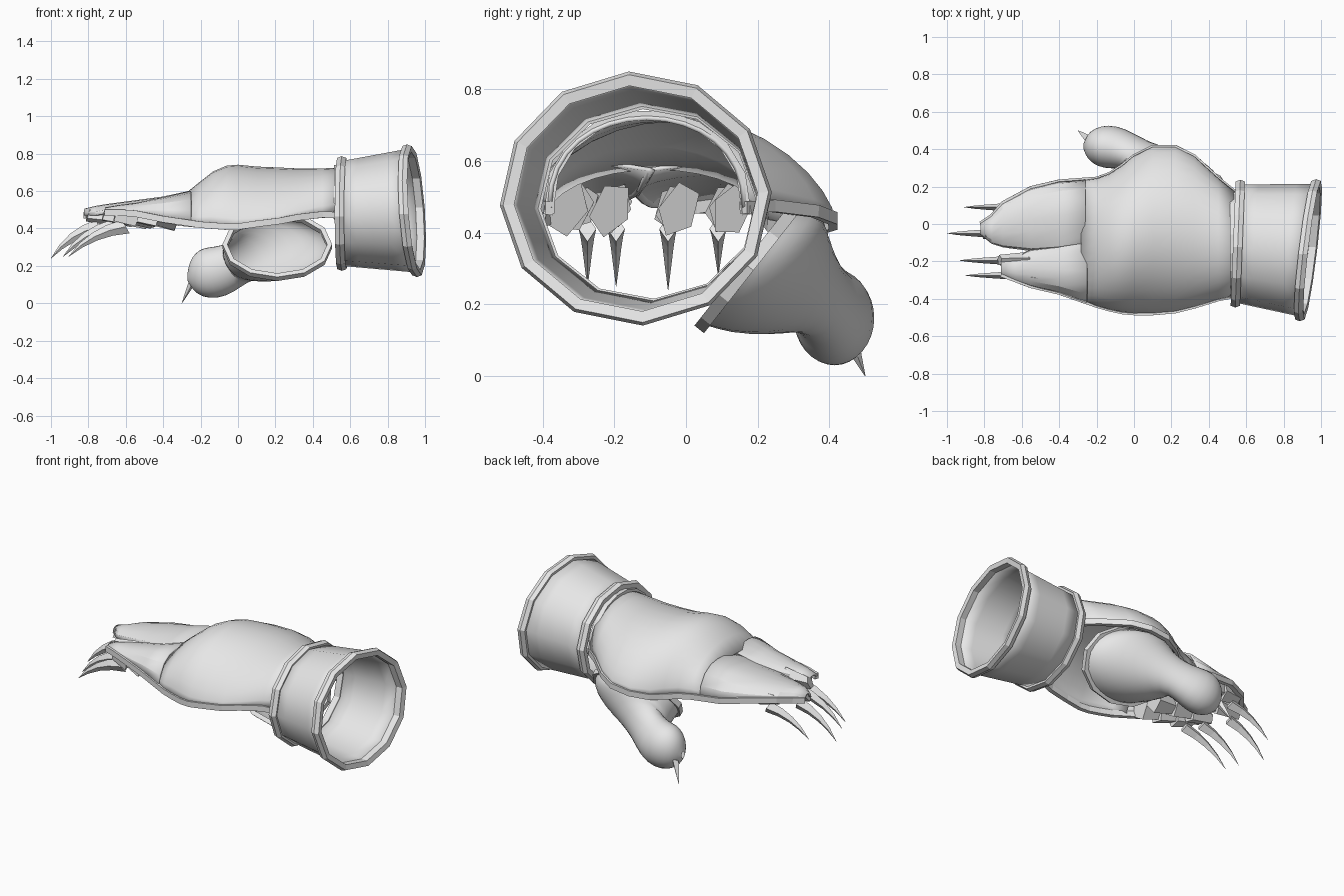
import bpy, bmesh, math
from mathutils import Vector

cube = bpy.data.objects.get("Cube")
if cube:
    bpy.data.objects.remove(cube, do_unlink=True)

grey = bpy.data.materials.new("plain_grey")
grey.use_nodes = True
grey.diffuse_color = (0.8, 0.8, 0.8, 1)
grey.node_tree.nodes["Principled BSDF"].inputs["Base Color"].default_value = grey.diffuse_color


def loft(name, rings, closed=True, caps=False, loop=False, smooth=40, thick=0):
    """Skin a list of point rings; optionally cap, loop, smooth and thicken."""
    bm = bmesh.new()
    rows = [[bm.verts.new(p) for p in ring] for ring in rings]
    pairs = list(zip(rows, rows[1:] + rows[:1])) if loop else list(zip(rows, rows[1:]))
    n = len(rows[0])
    for a, b in pairs:
        for i in range(n if closed else n - 1):
            j = (i + 1) % n
            bm.faces.new((a[i], a[j], b[j], b[i]))
    if caps:
        bm.faces.new(rows[0])
        bm.faces.new(rows[-1])
    bmesh.ops.recalc_face_normals(bm, faces=bm.faces)
    mesh = bpy.data.meshes.new(name)
    bm.to_mesh(mesh)
    bm.free()
    mesh.materials.append(grey)
    ob = bpy.data.objects.new(name, mesh)
    bpy.context.collection.objects.link(ob)
    if thick:
        mod = ob.modifiers.new("thickness", "SOLIDIFY")
        mod.thickness = thick
        mod.offset = 0
    if smooth:
        bpy.ops.object.select_all(action="DESELECT")
        ob.select_set(True)
        bpy.context.view_layer.objects.active = ob
        bpy.ops.object.shade_smooth_by_angle(angle=math.radians(smooth))
    return ob


def ring(c, u, v, n, turn=0):
    c, u, v = Vector(c), Vector(u), Vector(v)
    angles = [k * math.tau / n + turn for k in range(n)]
    return [c + u * math.cos(a) + v * math.sin(a) for a in angles]


def trim(name, path, ref, w=0.013, h=0.017, loop=False):
    """Sweep a small rectangular band along a path."""
    path = [Vector(p) for p in path]
    rings = []
    for i, p in enumerate(path):
        a = path[i - 1] if i or loop else p
        b = path[(i + 1) % len(path)] if loop or i < len(path) - 1 else p
        t = (b - a).normalized()
        u = t.cross(Vector(ref)).normalized()
        v = u.cross(t)
        rings.append([p + u * w * s + v * h * r for s, r in ((1, 1), (-1, 1), (-1, -1), (1, -1))])
    return loft(name, rings, caps=not loop, loop=loop, smooth=0)


# Cuff: twelve-sided tube with a slightly skewed, flared end
def cuff_ring(f, grow=0, shift=0):
    cy, cz = -0.105 - 0.035 * f, 0.48 + 0.015 * f
    ry, rz = 0.31 + 0.04 * f + grow, 0.275 + 0.05 * f + grow
    pts = []
    for k in range(12):
        a = math.tau * (k + 0.1) / 12
        dy, dz = ry * math.cos(a), rz * math.sin(a)
        skew = (0.04 + 0.08 * f) * dy - 0.07 * f * dz
        pts.append(Vector((0.555 + 0.375 * f + skew + shift, cy + dy, cz + dz)))
    return pts


loft("cuff", [cuff_ring(f) for f in (0, 0.25, 0.5, 0.75, 1)], smooth=50, thick=0.012)
for name, f, g in (("cuff_wrist_band", 0, 0.032), ("cuff_end_band", 1, 0.03)):
    profile = ((-0.01, -0.02), (g * 0.7, -0.025), (g, 0), (g * 0.7, 0.025), (-0.01, 0.02))
    loft(name, [cuff_ring(f, g2, s) for g2, s in profile], loop=True, smooth=0)


# Open arched sections: x, left and right edge y, top z, left and right edge z
def arch(x, yl, yr, zt, zl, zr, n=16, power=1.0):
    c, w = (yl + yr) / 2, (yl - yr) / 2
    pts = []
    for k in range(n + 1):
        a = math.pi * k / n
        low = zl + (zr - zl) * (1 - math.cos(a)) / 2
        pts.append(Vector((x, c + w * math.cos(a), low + (zt - low) * math.sin(a) ** power)))
    return pts


# Hand back: x, left y, right y, top z, edge z; wider sections are more pointed
back = [
    (0.55, 0.16, -0.38, 0.72, 0.47), (0.45, 0.24, -0.40, 0.715, 0.475),
    (0.32, 0.36, -0.44, 0.715, 0.46), (0.22, 0.41, -0.465, 0.72, 0.44),
    (0.1, 0.41, -0.475, 0.725, 0.425), (0, 0.36, -0.475, 0.735, 0.41),
    (-0.06, 0.31, -0.47, 0.73, 0.41), (-0.13, 0.265, -0.455, 0.70, 0.415),
    (-0.2, 0.24, -0.435, 0.645, 0.42), (-0.28, 0.23, -0.40, 0.58, 0.43)]
loft("hand_back", [arch(*s, s[4], power=0.85 + 2.2 * max(0, s[1] - 0.16)) for s in back],
     closed=False, smooth=60, thick=0.012)

# Two long plates covering the finger pairs, meeting in a shallow valley
inner = [
    (-0.26, 0.235, -0.11, 0.595, 0.425, 0.57), (-0.4, 0.225, -0.13, 0.565, 0.44, 0.52),
    (-0.55, 0.19, -0.14, 0.545, 0.47, 0.5), (-0.7, 0.11, -0.12, 0.525, 0.48, 0.48),
    (-0.76, 0.04, -0.10, 0.515, 0.47, 0.47), (-0.82, 0, -0.05, 0.5, 0.47, 0.47)]
outer = [
    (-0.25, -0.09, -0.42, 0.595, 0.57, 0.425), (-0.4, -0.12, -0.365, 0.56, 0.52, 0.45),
    (-0.55, -0.14, -0.33, 0.53, 0.5, 0.48), (-0.63, -0.18, -0.3, 0.52, 0.48, 0.485),
    (-0.71, -0.20, -0.27, 0.505, 0.48, 0.485)]
for name, secs in (("inner_finger_plate", inner), ("outer_finger_plate", outer)):
    loft(name, [arch(*s, n=8) for s in secs], closed=False, smooth=20, thick=0.012)

# Trim along both lower edges and over the wrist arch
left_edge = [(s[0], s[1], s[4]) for s in back[:-1] + inner[1:]]
right_edge = [(s[0], s[2], s[4]) for s in back[:-1]] + [(s[0], s[2], s[5]) for s in outer[1:]]
trim("left_edge_trim", left_edge, (0, 0, 1))
trim("right_edge_trim", right_edge, (0, 0, 1))
trim("wrist_arch_trim", arch(0.53, 0.17, -0.385, 0.73, 0.45, 0.45, n=9, power=0.85), (1, 0, 0))

# Fingers: angular tapered segments, twisted against each other
# root y, tip y, tip x, claw tip x, claw tip z
fingers = [(0.13, 0.09, -0.67, -0.91, 0.28), (-0.02, -0.05, -0.78, -1.0, 0.24),
           (-0.21, -0.195, -0.70, -0.935, 0.25), (-0.33, -0.275, -0.64, -0.905, 0.25)]
for i, (y0, y1, xt, cx, cz) in enumerate(fingers):
    for seg in range(3):
        rings = []
        for f, size in ((seg / 3, 0.075), ((seg + 1.15) / 3, 0.05)):
            x = -0.32 + (xt + 0.32) * f
            c = (x, y0 + (y1 - y0) * f, 0.465 + 0.01 * f)
            r = size * (1 - 0.25 * f)
            rings.append(ring(c, (0, 0.8 * r, 0.3 * r), (0.3 * r, 0, r), 5, 0.3 * (seg + i)))
        loft(f"finger_{i + 1}_segment_{seg + 1}", rings, caps=True, smooth=0)
    # Curved blade-like claw, four-sided, bending down to a point
    claw = []
    base = Vector((xt + 0.04, y1, 0.41))
    tip = Vector((cx, y1, cz))
    for f in (0, 0.25, 0.5, 0.75, 1):
        p = base.lerp(tip, f) + Vector((-0.5, 0, 0.87)) * 0.12 * f * (1 - f)
        r = 0.04 * (1 - f) ** 0.8 + 0.001
        claw.append(ring(p, (0, r * 0.6, 0), (-0.5 * r, 0, 0.87 * r), 4))
    loft(f"finger_{i + 1}_claw", claw, caps=True, smooth=0)

# Thumb: wide oval funnel, a narrow neck and a rounded tip
thumb = [
    ((0.21, 0.175, 0.305), (0.28, 0, 0), (0, 0.13, 0.165)),
    ((0.19, 0.24, 0.285), (0.27, 0, 0), (0, 0.12, 0.17)),
    ((0.14, 0.31, 0.275), (0.23, 0.02, 0.02), (-0.02, 0.08, 0.165)),
    ((0.07, 0.345, 0.25), (0.14, 0.055, 0.04), (-0.05, 0.04, 0.125)),
    ((0, 0.37, 0.22), (0.05, 0.08, 0.02), (-0.06, 0, 0.1)),
    ((-0.07, 0.405, 0.18), (0.02, 0.11, 0), (-0.05, 0, 0.125)),
    ((-0.15, 0.415, 0.16), (0.01, 0.12, 0), (-0.04, 0, 0.14)),
    ((-0.21, 0.415, 0.15), (0, 0.1, 0), (-0.02, 0, 0.12)),
    ((-0.25, 0.415, 0.145), (0, 0.065, 0), (-0.01, 0, 0.08)),
    ((-0.27, 0.415, 0.14), (0, 0.015, 0), (0, 0, 0.02))]
rings = [ring(*s, 16) for s in thumb]
tube = loft("thumb", rings, smooth=70)
tube.modifiers.new("rounding", "SUBSURF").levels = 1
trim("thumb_opening_trim", ring(*thumb[0], 12), (0, -0.78, 0.62), loop=True)

# Thumb claw
spike = [ring(Vector((-0.24, 0.45, 0.12)).lerp(Vector((-0.3, 0.5, 0)), f),
              (r, 0, 0.3 * r), (0, r, 0.3 * r), 4)
         for f, r in ((0, 0.025), (0.5, 0.014), (1, 0.001))]
loft("thumb_claw", spike, caps=True, smooth=0)
